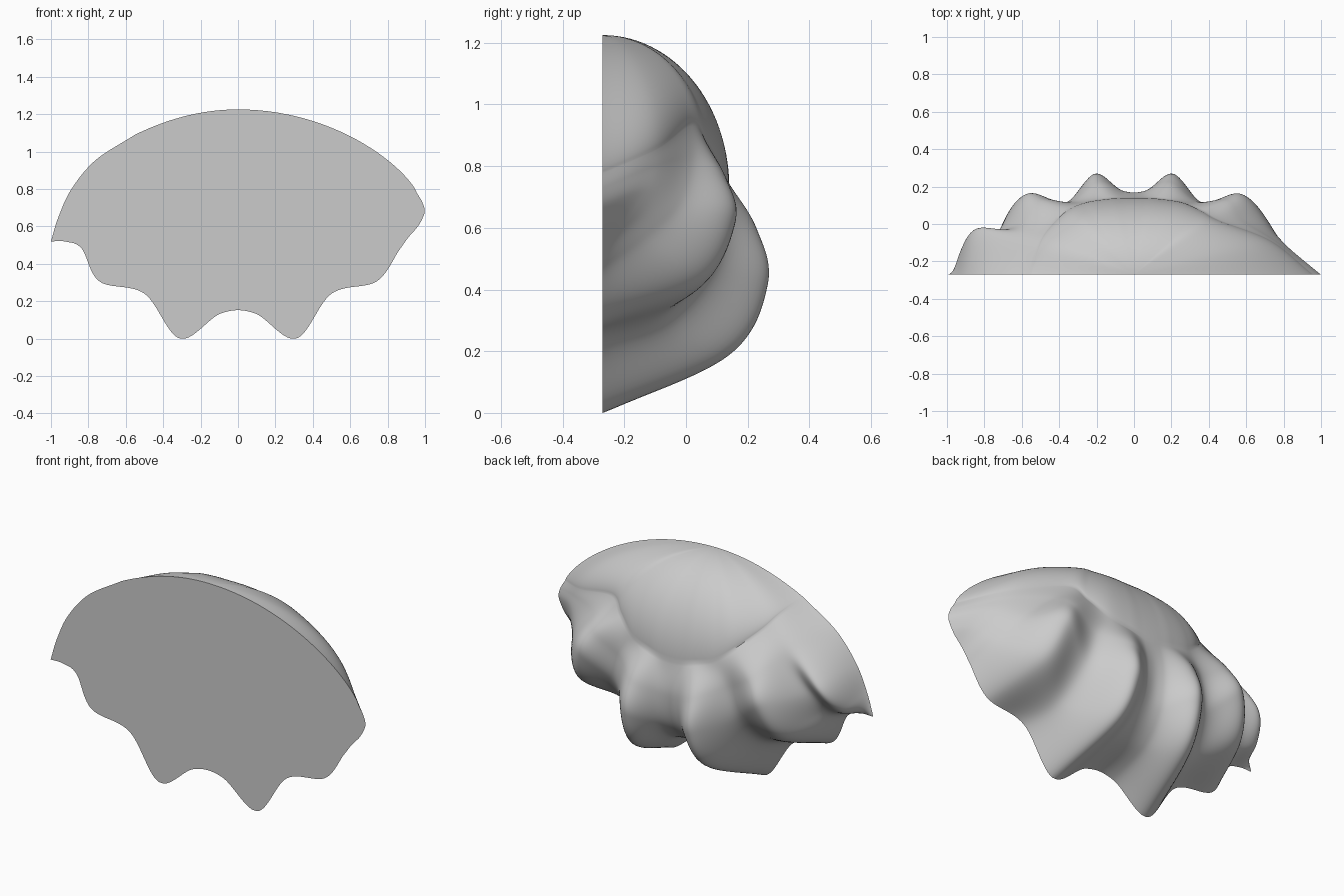
import bpy
import bmesh
import math
from mathutils import Vector

default_cube = bpy.data.objects.get("Cube")
if default_cube:
    bpy.data.objects.remove(default_cube, do_unlink=True)

CUT = -0.27                        # plane of the flat front
APEX = Vector((0, CUT, 1.225))
STEPS_ACROSS = 14
STEPS_DOWN = 12
STEPS_CAP = 28

# Guide curves run from the rim of the smooth cap down to the flat front
centre_valley = [(.05, .14, .73), (.05, .175, .55), (.06, .14, .36), (.08, 0, .22), (.09, CUT, .135)]
inner_crest = [(.14, .135, .75), (.19, .228, .6), (.21, .265, .42), (.24, .14, .19), (.31, CUT, 0)]
inner_valley = [(.26, .115, .79), (.34, .12, .66), (.385, .09, .48), (.43, -.06, .31), (.5, CUT, .24)]
middle_crest = [(.36, .07, .87), (.5, .13, .76), (.58, .158, .63), (.65, .05, .43), (.74, CUT, .305)]

# The left side ends in a wing whose ridge continues the cap
left_valley = [(.45, .02, .94), (.58, .02, .82), (.72, -.02, .68), (.81, -.13, .57), (.86, CUT, .47)]
left_wing = [(.73, -.09, .86), (.77, -.1, .8), (.83, -.13, .72), (.88, -.19, .63), (.91, CUT, .54)]
left_edge = [(.955, CUT, .78), (.985, CUT, .73), (.998, CUT, .68), (.98, CUT, .63), (.955, CUT, .59)]

# The right side ends in a petal
right_valley = [(.46, -.03, .97), (.59, .0, .85), (.73, -.05, .67), (.78, -.14, .53), (.835, CUT, .48)]
right_crest = [(.51, -.12, 1.04), (.66, -.08, .91), (.84, -.03, .73), (.91, -.12, .59), (.92, CUT, .518)]
right_edge = [(.55, CUT, 1.09), (.76, CUT, .955), (.89, CUT, .8), (.96, CUT, .65), (1, CUT, .52)]


def mirrored(guide):
    return [(-x, y, z) for x, y, z in guide]


def smooth_path(points, steps):
    """Sample a smooth curve that passes through all the points."""
    pts = [Vector(p) for p in points]
    pts = [2 * pts[0] - pts[1]] + pts + [2 * pts[-1] - pts[-2]]
    path = []
    for a, b, c, d in zip(pts, pts[1:], pts[2:], pts[3:]):
        for i in range(steps):
            t = i / steps
            path.append(b + 0.5 * t * (c - a + t * (2 * a - 5 * b + 4 * c - d
                                                    + t * (3 * (b - c) + d - a))))
    path.append(pts[-2])
    return path


shared = [middle_crest, inner_valley, inner_crest, centre_valley]
guides = [left_edge, left_wing, left_valley] + shared
guides += [mirrored(g) for g in shared[::-1] + [right_valley, right_crest, right_edge]]

# Pleated side: loft across the guides, one row at a time
columns = [smooth_path(g, STEPS_DOWN) for g in guides]
pleat_rows = [smooth_path(row, STEPS_ACROSS) for row in zip(*columns)]


def cap_point(rim, angle):
    """Arc from the apex to the rim, flatter toward the front corners."""
    forward = (pleat_rows[0][len(pleat_rows[0]) // 2].y - rim.y) / 0.41
    flatness = 1 + max(0, forward) * (1 if rim.x < 0 else 0.55)
    p = APEX.lerp(rim, math.sin(angle))
    p.z = rim.z + (APEX.z - rim.z) * math.cos(angle) ** flatness
    return p


# Domed cap
cap_rows = [[cap_point(rim, math.pi / 2 * i / STEPS_CAP) for rim in pleat_rows[0]]
            for i in range(STEPS_CAP)]

bm = bmesh.new()
grid = []
for row in cap_rows + pleat_rows:
    grid.append([bm.verts.new((p.x, max(p.y, CUT), max(p.z, 0))) for p in row])
for upper, lower in zip(grid, grid[1:]):
    for j in range(len(upper) - 1):
        bm.faces.new((upper[j], upper[j + 1], lower[j + 1], lower[j]))
bmesh.ops.remove_doubles(bm, verts=bm.verts[:], dist=0.0002)

# Flat front face closes the open outline
outline = [e for e in bm.edges if e.is_boundary]
bmesh.ops.holes_fill(bm, edges=outline, sides=0)
bmesh.ops.recalc_face_normals(bm, faces=bm.faces[:])

mesh = bpy.data.meshes.new("pleated_shell")
bm.to_mesh(mesh)
bm.free()
shell = bpy.data.objects.new("pleated_shell", mesh)
bpy.context.collection.objects.link(shell)

# Plain grey material
grey = bpy.data.materials.new("plain_grey")
grey.use_nodes = True
colour = (0.6, 0.6, 0.6, 1)
grey.diffuse_color = colour
for node in grey.node_tree.nodes:
    if node.type == "BSDF_PRINCIPLED":
        node.inputs["Base Color"].default_value = colour
mesh.materials.append(grey)

bpy.ops.object.select_all(action="DESELECT")
shell.select_set(True)
bpy.context.view_layer.objects.active = shell
bpy.ops.object.shade_smooth_by_angle(angle=math.radians(40))
